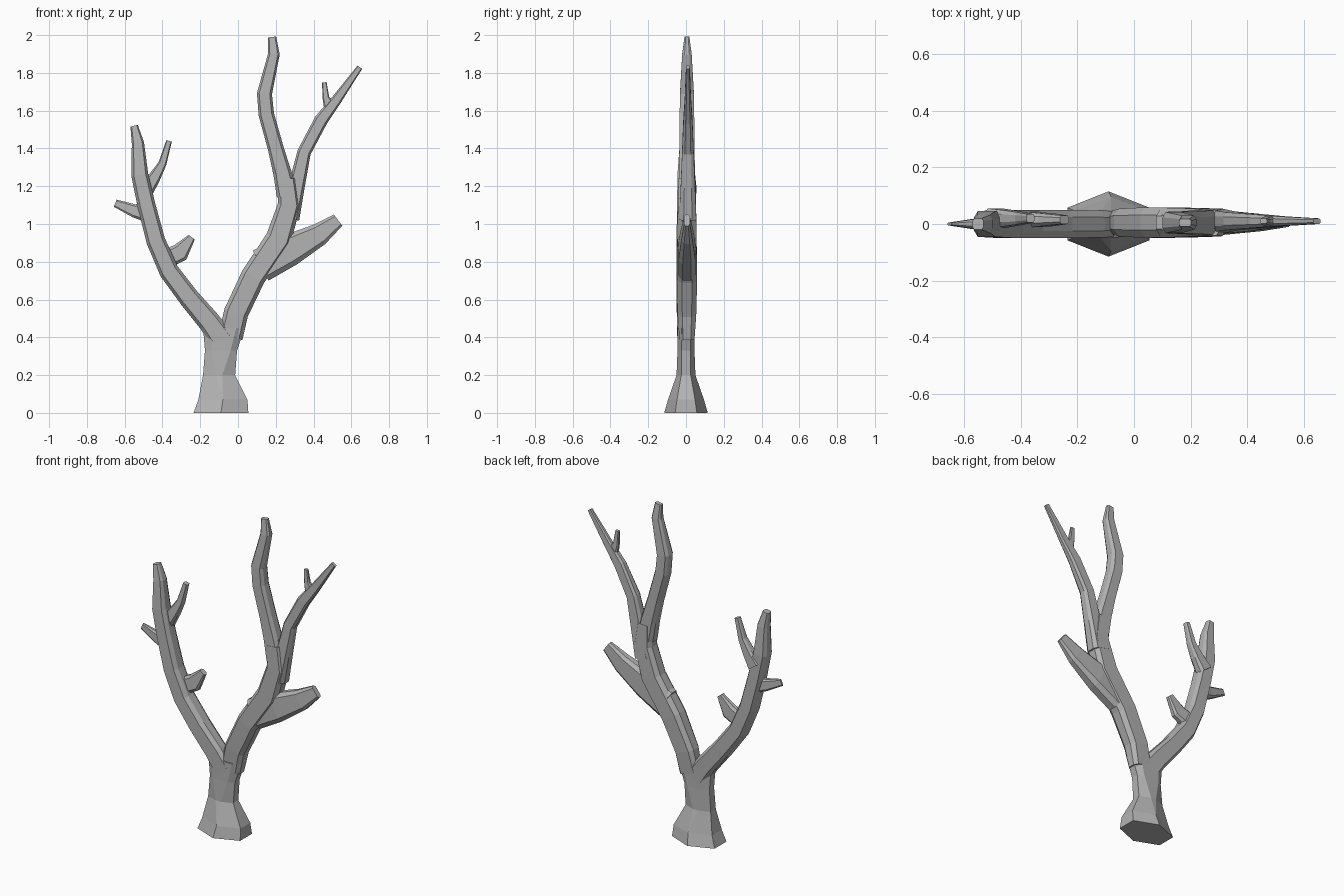
import bpy
import bmesh
from mathutils import Vector

cube = bpy.data.objects.get("Cube")
if cube:
    bpy.data.objects.remove(cube, do_unlink=True)

GREY = (0.45, 0.45, 0.45, 1)
bark = bpy.data.materials.new("grey bark")
bark.use_nodes = True
bark.diffuse_color = GREY
bark.node_tree.nodes["Principled BSDF"].inputs["Base Color"].default_value = GREY


def blend(values, t):
    """Read a list of evenly spaced values at t from start to end, linearly."""
    position = t * (len(values) - 1)
    index = min(int(position), len(values) - 2)
    part = position - index
    return values[index] * (1 - part) + values[index + 1] * part


def section(flat):
    """Outline of a ring: flat sides, and chamfers leading to a front and back."""
    quarter = [(1, 0.5), (flat, 1)]
    half = quarter + [(-across, deep) for across, deep in reversed(quarter)]
    return half + [(-across, -deep) for across, deep in half]


def ring_directions(path):
    """Mitred direction across the path at each point."""
    for i, point in enumerate(path):
        before = (point - path[max(i - 1, 0)]).normalized()
        after = (path[min(i + 1, len(path) - 1)] - point).normalized()
        along = (before + after).normalized()
        yield Vector((along.z, 0, -along.x))


def limb(name, points, widths, depths, y=0.005, flats=(0.7, 0.7), upright=False):
    """Loft a faceted, tapering tube along points given as (x, z)."""
    bm = bmesh.new()
    path = [Vector((x, y, z)) for x, z in points]
    rings = []
    for i, side in enumerate(ring_directions(path)):
        t = i / (len(path) - 1)
        side = Vector((1, 0, 0)) if upright else side
        wide = side * blend(widths, t)
        thick = Vector((0, blend(depths, t), 0))
        rings.append([bm.verts.new(path[i] + wide * across + thick * deep)
                      for across, deep in section(blend(flats, t))])
    for low, high in zip(rings, rings[1:]):
        for k in range(len(low)):
            bm.faces.new((low[k - 1], low[k], high[k], high[k - 1]))
    bm.faces.new(rings[0])
    bm.faces.new(rings[-1])
    # Close the ridge where the front has no width
    bmesh.ops.remove_doubles(bm, verts=bm.verts, dist=0.0005)
    bmesh.ops.recalc_face_normals(bm, faces=bm.faces)
    mesh = bpy.data.meshes.new(name)
    bm.to_mesh(mesh)
    bm.free()
    mesh.materials.append(bark)
    bpy.context.collection.objects.link(bpy.data.objects.new(name, mesh))


# Trunk, flaring to a six-sided foot
limb("trunk",
     [(-0.09, 0), (-0.08, 0.07), (-0.1, 0.2), (-0.09, 0.33), (-0.075, 0.45)],
     widths=(0.145, 0.13, 0.085, 0.085, 0.11),
     depths=(0.115, 0.095, 0.05, 0.045, 0.045),
     y=0, flats=(0, 0, 0.2, 0.6, 0.6), upright=True)

# Limb on the right and its three twigs
limb("right_limb",
     [(-0.08, 0.38), (-0.15, 0.48), (-0.26, 0.61), (-0.365, 0.75), (-0.435, 0.91),
      (-0.485, 1.1), (-0.52, 1.26), (-0.53, 1.43), (-0.55, 1.52)],
     widths=(0.065, 0.055, 0.05, 0.045, 0.02),
     depths=(0.045, 0.05, 0.05, 0.045, 0.02), y=0)
limb("right_outer_twig",
     [(-0.47, 1.06), (-0.55, 1.07), (-0.65, 1.11)],
     widths=(0.055, 0.035, 0.02), depths=(0.035, 0.005), y=0)
limb("right_upper_twig",
     [(-0.49, 1.18), (-0.44, 1.25), (-0.4, 1.32), (-0.365, 1.44)],
     widths=(0.045, 0.025, 0.015), depths=(0.035, 0.015), y=0.02)
limb("right_lower_twig",
     [(-0.39, 0.81), (-0.305, 0.85), (-0.245, 0.93)],
     widths=(0.05, 0.05, 0.02), depths=(0.03, 0.015), y=0.015)

# Limb on the left, up to its fork
limb("left_limb",
     [(-0.04, 0.4), (-0.01, 0.53), (0.08, 0.72), (0.215, 0.92), (0.27, 1.1), (0.26, 1.24)],
     widths=(0.065, 0.065, 0.07, 0.045), depths=(0.04, 0.055, 0.05, 0.045))
limb("left_stub",
     [(0.12, 0.78), (0.27, 0.86), (0.43, 0.945), (0.53, 1.02)],
     widths=(0.09, 0.085, 0.06, 0.037), depths=(0.045, 0.045, 0.03, 0.015))

# Stems above the fork
limb("tall_stem",
     [(0.26, 1.15), (0.235, 1.27), (0.2, 1.4), (0.15, 1.58), (0.14, 1.69),
      (0.19, 1.9), (0.18, 1.99)],
     widths=(0.055, 0.042, 0.04, 0.022), depths=(0.045, 0.04, 0.037, 0.013))
limb("slender_stem",
     [(0.27, 1.03), (0.31, 1.2), (0.35, 1.38), (0.44, 1.55), (0.52, 1.655), (0.645, 1.83)],
     widths=(0.055, 0.036, 0.036, 0.015), depths=(0.045, 0.01), y=0.01)
limb("slender_twig",
     [(0.49, 1.61), (0.465, 1.67), (0.457, 1.75)],
     widths=(0.035, 0.018, 0.012), depths=(0.018, 0.009), y=0.01)
